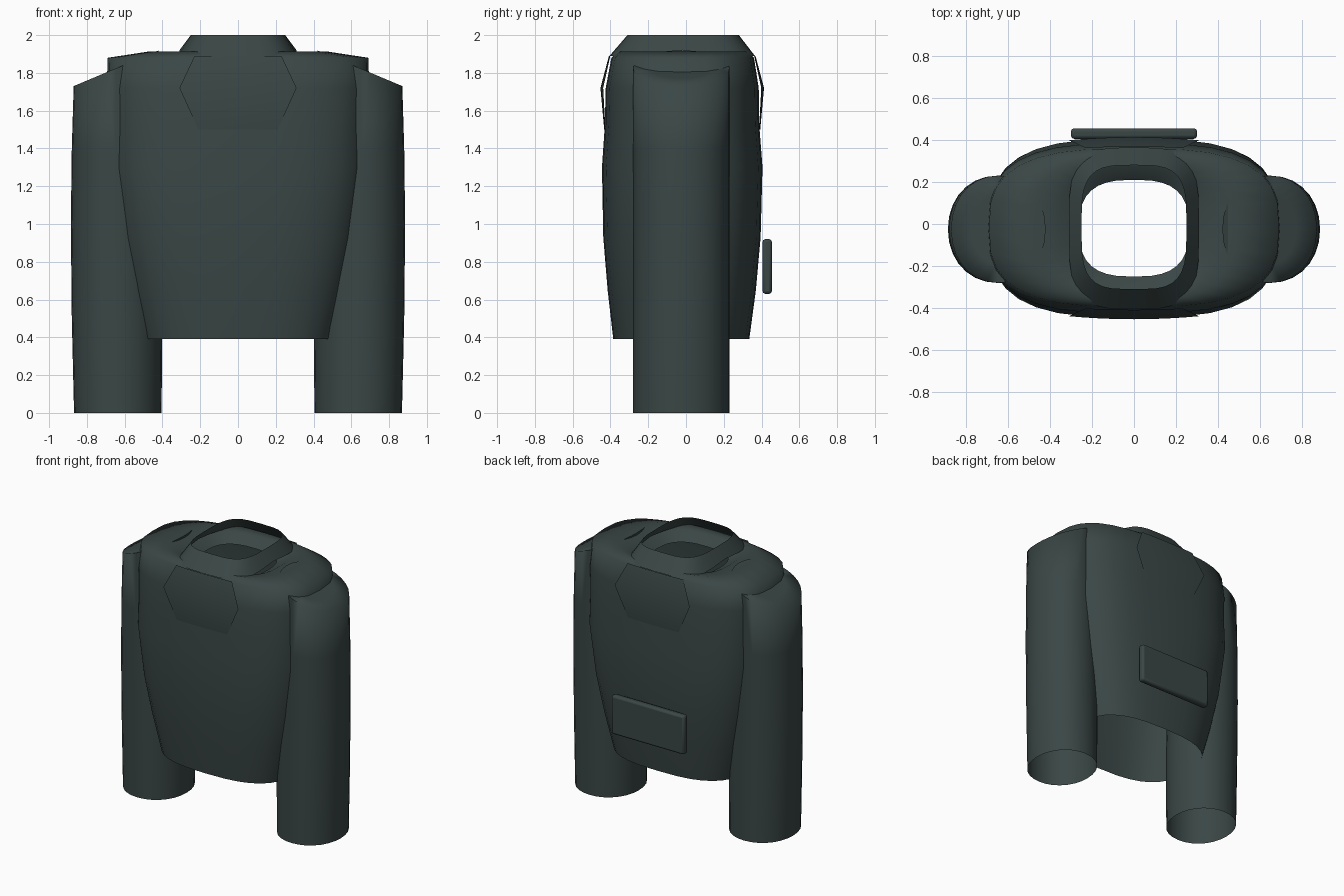
import bpy, bmesh, math

cube = bpy.data.objects.get("Cube")
if cube:
    bpy.data.objects.remove(cube, do_unlink=True)

cloth = bpy.data.materials.new("dark_green_grey_cloth")
cloth.use_nodes = True
cloth.diffuse_color = (0.042, 0.062, 0.060, 1)
cloth.node_tree.nodes["Principled BSDF"].inputs["Base Color"].default_value = cloth.diffuse_color


def finish(name, bm, angle=35):
    mesh = bpy.data.meshes.new(name)
    bm.to_mesh(mesh)
    bm.free()
    obj = bpy.data.objects.new(name, mesh)
    bpy.context.collection.objects.link(obj)
    mesh.materials.append(cloth)
    bpy.ops.object.select_all(action="DESELECT")
    obj.select_set(True)
    bpy.context.view_layer.objects.active = obj
    bpy.ops.object.shade_smooth_by_angle(angle=math.radians(angle))
    return obj


def ring(width, front, back, z, power, count=32, cx=0):
    """Rounded-rectangle loop reaching y = front and y = back."""
    points = []
    for i in range(count):
        a = 2 * math.pi * i / count
        c, s = math.cos(a), math.sin(a)
        x = math.copysign(abs(c) ** (2 / power), c) * width
        y = math.copysign(abs(s) ** (2 / power), s)
        points.append((cx + x, (front + back) / 2 + y * (back - front) / 2, z))
    return points


def loft(bm, rows, closed=True):
    loops = [[bm.verts.new(p) for p in row] for row in rows]
    for low, high in zip(loops, loops[1:]):
        n = len(low)
        for i in range(n if closed else n - 1):
            j = (i + 1) % n
            bm.faces.new((low[i], low[j], high[j], high[i]))
    return loops


# Torso: open at the hem and neck, shoulders dipping toward the neck
bm = bmesh.new()
profile = [
    (0.51, -0.385, 0.335, 0.39, 2.8),
    (0.58, -0.415, 0.37, 0.65, 2.8),
    (0.64, -0.438, 0.395, 0.93, 2.9),
    (0.69, -0.445, 0.405, 1.30, 3.0),
    (0.69, -0.43, 0.388, 1.52, 3.0),
    (0.695, -0.425, 0.385, 1.72, 3.0),
    (0.69, -0.395, 0.36, 1.88, 2.9),
    (0.48, -0.365, 0.33, 1.912, 2.8),
    (0.36, -0.31, 0.275, 1.895, 2.8),
    (0.26, -0.25, 0.21, 1.84, 2.8),
]
loft(bm, [ring(*row) for row in profile])
finish("torso", bm, 85)

# Sleeves: open cuffs with sloping, softly shaded shoulder caps
for side, name in ((1, "left_sleeve"), (-1, "right_sleeve")):
    bm = bmesh.new()
    rows = []
    for inner, outer, z in ((0.405, 0.868, 0), (0.40, 0.88, 0.5),
                            (0.41, 0.885, 1.0), (0.42, 0.88, 1.4)):
        rows.append(ring((outer - inner) / 2, -0.28, 0.23, z, 2.1, 28,
                         (inner + outer) / 2))
    for half_x, half_y, cx in ((0.225, 0.255, 0.645), (0.15, 0.17, 0.62)):
        cap = ring(half_x, -0.025 - half_y, half_y - 0.025, 0, 2.1, 28, cx)
        rows.append([(x, y, 1.73 + (0.87 - x) * 0.42) for x, y, z in cap])
    loops = loft(bm, rows)
    bm.faces.new(loops[-1])
    for v in bm.verts:
        v.co.x *= side
    if side < 0:
        bmesh.ops.reverse_faces(bm, faces=bm.faces[:])
    finish(name, bm, 85)

# Collar band: lower edge arches up over each shoulder
bm = bmesh.new()
lower = [(x, y, 1.92 - 0.03 * min(1, abs(y + 0.02) / 0.3))
         for x, y, z in ring(0.31, -0.405, 0.365, 0, 3.6)]
loft(bm, [lower, ring(0.25, -0.31, 0.28, 2.0, 3.6)])
finish("collar_band", bm)

# Collar flaps lying on the chest and upper back
flap = [(0.21, 0.413, 1.5), (0.31, 0.433, 1.72), (0.23, 0.388, 1.89)]
steps = 8
for side, name in ((-1, "front_flap"), (1, "back_flap")):
    bm = bmesh.new()
    rows = []
    for width, depth, z in flap:
        row = []
        for i in range(steps + 1):
            x = (2 * i / steps - 1) * width
            row.append((x, -0.02 + side * depth * (1 - 0.35 * x * x), z))
        rows.append(row)
    loft(bm, rows, closed=False)
    if side > 0:
        bmesh.ops.reverse_faces(bm, faces=bm.faces[:])
    finish(name, bm)

# Back pocket: thin bevelled plate
bm = bmesh.new()
bmesh.ops.create_cube(bm, size=1)
for v in bm.verts:
    v.co.x *= 0.6
    v.co.y = v.co.y * 0.05 + 0.43
    v.co.z = v.co.z * 0.29 + 0.775
pocket = finish("back_pocket", bm)
bevel = pocket.modifiers.new("soft_edges", "BEVEL")
bevel.width = 0.015
bevel.segments = 2
